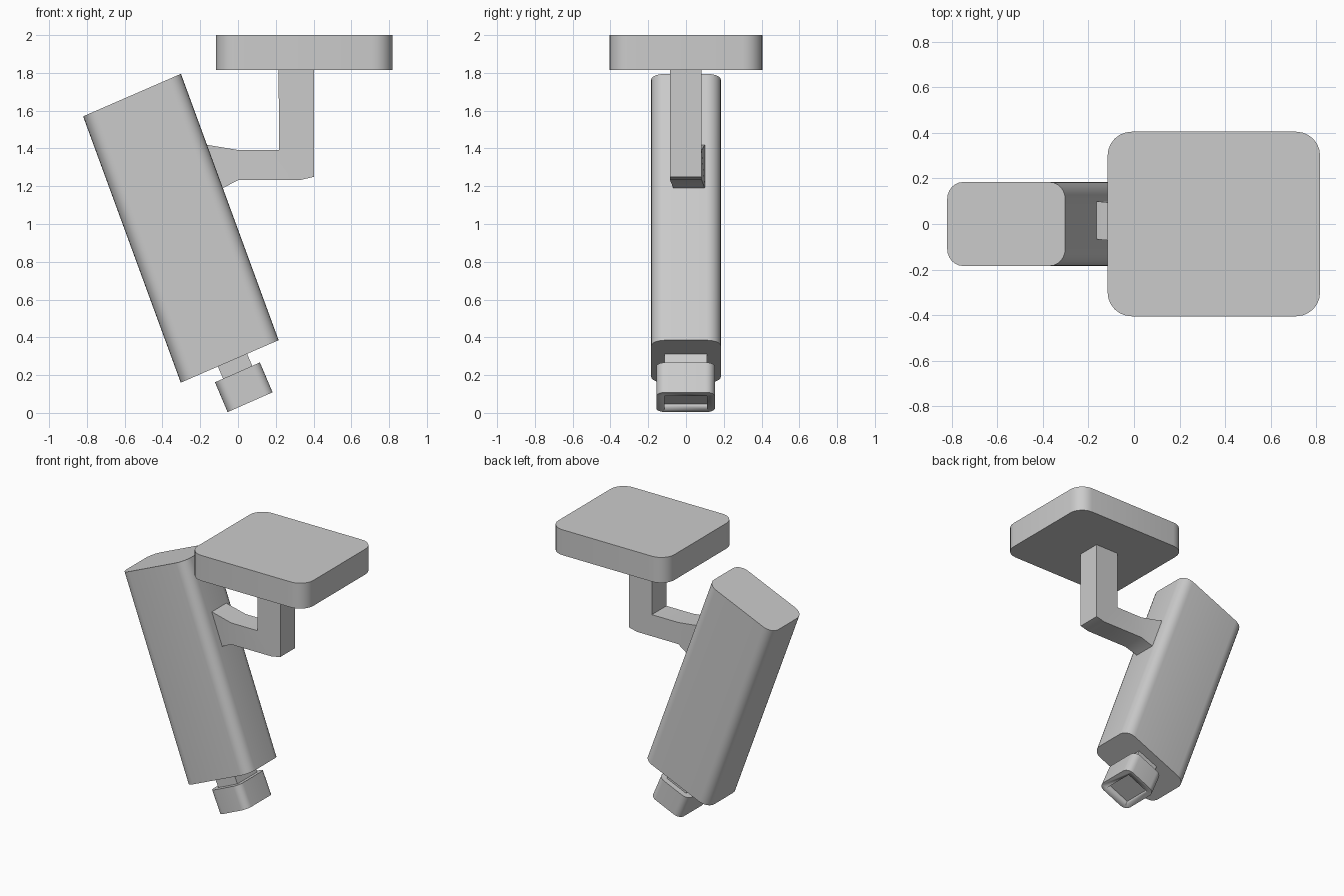
import bpy, bmesh, math
from mathutils import Vector

if "Cube" in bpy.data.objects:
    bpy.data.objects.remove(bpy.data.objects["Cube"])


def finish(name, bm):
    bmesh.ops.recalc_face_normals(bm, faces=bm.faces[:])
    me = bpy.data.meshes.new(name)
    bm.to_mesh(me)
    bm.free()
    ob = bpy.data.objects.new(name, me)
    bpy.context.collection.objects.link(ob)
    bpy.ops.object.select_all(action='DESELECT')
    ob.select_set(True)
    bpy.context.view_layer.objects.active = ob
    bpy.ops.object.shade_smooth_by_angle(angle=math.radians(30))
    return ob


def outline(w, y0, y1, r, seg=6):
    """Rounded rectangle, 0..w by y0..y1."""
    if r == 0:
        return [(0, y0), (w, y0), (w, y1), (0, y1)]
    pts = []
    for k, (cx, cy) in enumerate([(w - r, y1 - r), (r, y1 - r), (r, y0 + r), (w - r, y0 + r)]):
        for i in range(seg + 1):
            a = math.pi / 2 * (k + i / seg)
            pts.append((cx + r * math.cos(a), cy + r * math.sin(a)))
    return pts


def prism(name, a, b, c, y0, y1, r=0):
    """Prism with base edge a-b and top corner c above a, in (x, z)."""
    a, b, c = (Vector((p[0], 0, p[1])) for p in (a, b, c))
    w = (b - a).length
    u = (b - a) / w
    bm = bmesh.new()
    pts = [a + u * p + Vector((0, y, 0)) for p, y in outline(w, y0, y1, r)]
    rings = [[bm.verts.new(p + d) for p in pts] for d in (Vector(), c - a)]
    n = len(pts)
    for i in range(n):
        j = (i + 1) % n
        bm.faces.new((rings[0][i], rings[0][j], rings[1][j], rings[1][i]))
    bm.faces.new(rings[0][::-1])
    bm.faces.new(rings[1])
    return finish(name, bm)


# Ceiling plate
prism("ceiling_plate", (-0.116, 1.815), (0.817, 1.815), (-0.116, 2.0), -0.405, 0.405, 0.105)

# Slanted body
prism("body", (-0.303, 0.16), (0.215, 0.385), (-0.82, 1.57), -0.184, 0.184, 0.075)

# Neck and hollow-ended head
prism("neck", (-0.072, 0.165), (0.083, 0.232), (-0.113, 0.26), -0.114, 0.112)
head = prism("head", (-0.055, 0.004), (0.183, 0.109), (-0.122, 0.162), -0.157, 0.153, 0.05)
cutter = prism("recess_cutter", (-0.013, -0.009), (0.152, 0.064), (-0.037, 0.048), -0.115, 0.111)
cutter.hide_render = True
bpy.context.view_layer.objects.active = head
mod = head.modifiers.new("recess", 'BOOLEAN')
mod.operation = 'DIFFERENCE'
mod.solver = 'EXACT'
mod.object = cutter
bpy.ops.object.modifier_apply(modifier=mod.name)
bpy.data.objects.remove(cutter)

# Bent arm with flared end: inner xz, outer xz, y range per section
sections = [
    ((0.215, 1.825), (0.402, 1.825), -0.085, 0.083),
    ((0.217, 1.391), (0.402, 1.25), -0.085, 0.083),
    ((0.213, 1.391), (0.335, 1.234), -0.085, 0.083),
    ((0.005, 1.391), (0.005, 1.234), -0.085, 0.083),
    ((-0.168, 1.42), (-0.085, 1.188), -0.066, 0.1),
]
bm = bmesh.new()
rings = []
for (xi, zi), (xo, zo), y0, y1 in sections:
    rings.append([bm.verts.new(p) for p in
                  ((xi, y0, zi), (xi, y1, zi), (xo, y1, zo), (xo, y0, zo))])
for p, q in zip(rings, rings[1:]):
    for i in range(4):
        j = (i + 1) % 4
        bm.faces.new((p[i], p[j], q[j], q[i]))
bm.faces.new(rings[0])
bm.faces.new(rings[-1][::-1])
finish("bracket_arm", bm)
